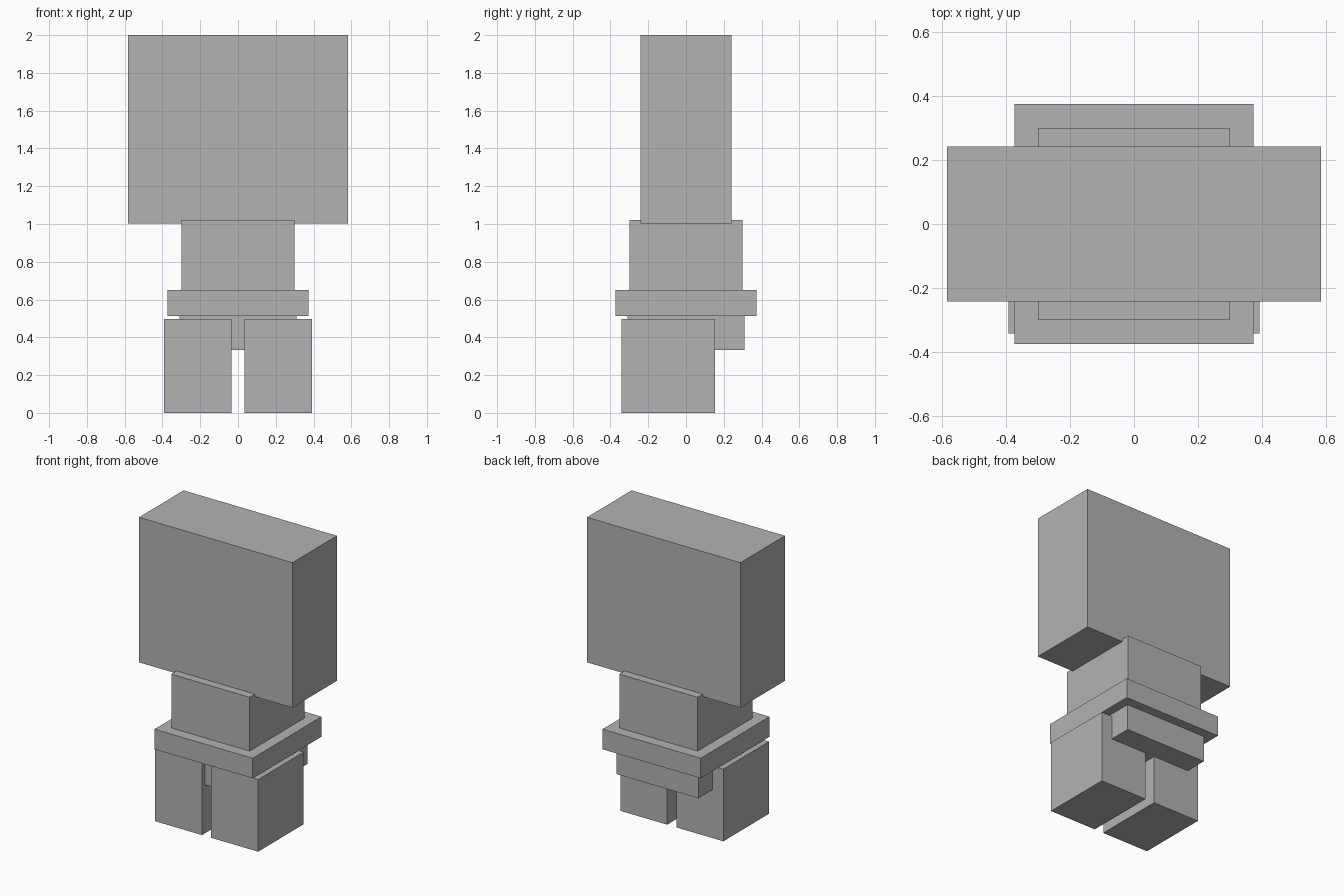
import bpy
from mathutils import Vector

if "Cube" in bpy.data.objects:
    bpy.data.objects.remove(bpy.data.objects["Cube"], do_unlink=True)

# Single plain grey
grey = bpy.data.materials.new("plain_grey")
grey.use_nodes = True
colour = (0.45, 0.45, 0.45, 1)
grey.diffuse_color = colour
grey.node_tree.nodes["Principled BSDF"].inputs["Base Color"].default_value = colour


def block(name, low, high):
    """Box spanning two opposite corners."""
    low, high = Vector(low), Vector(high)
    bpy.ops.mesh.primitive_cube_add(size=1)
    obj = bpy.context.object
    obj.name = name
    size, centre = high - low, (high + low) / 2
    for v in obj.data.vertices:
        v.co = v.co * size + centre
    obj.data.materials.append(grey)
    return obj


def centred_block(name, half_x, half_y, bottom, top):
    return block(name, (-half_x, -half_y, bottom), (half_x, half_y, top))


# Head, body and hips stacked on the centre line
centred_block("head", 0.583, 0.242, 1.003, 2.0)
centred_block("torso", 0.298, 0.299, 0.65, 1.02)
centred_block("waist", 0.373, 0.374, 0.512, 0.65)
centred_block("hips", 0.311, 0.309, 0.333, 0.512)

# Legs, set forward of the hips
inner, outer = 0.035, 0.392
for name, x0, x1 in (("left_leg", inner, outer), ("right_leg", -outer, -inner)):
    block(name, (x0, -0.341, 0), (x1, 0.154, 0.496))
